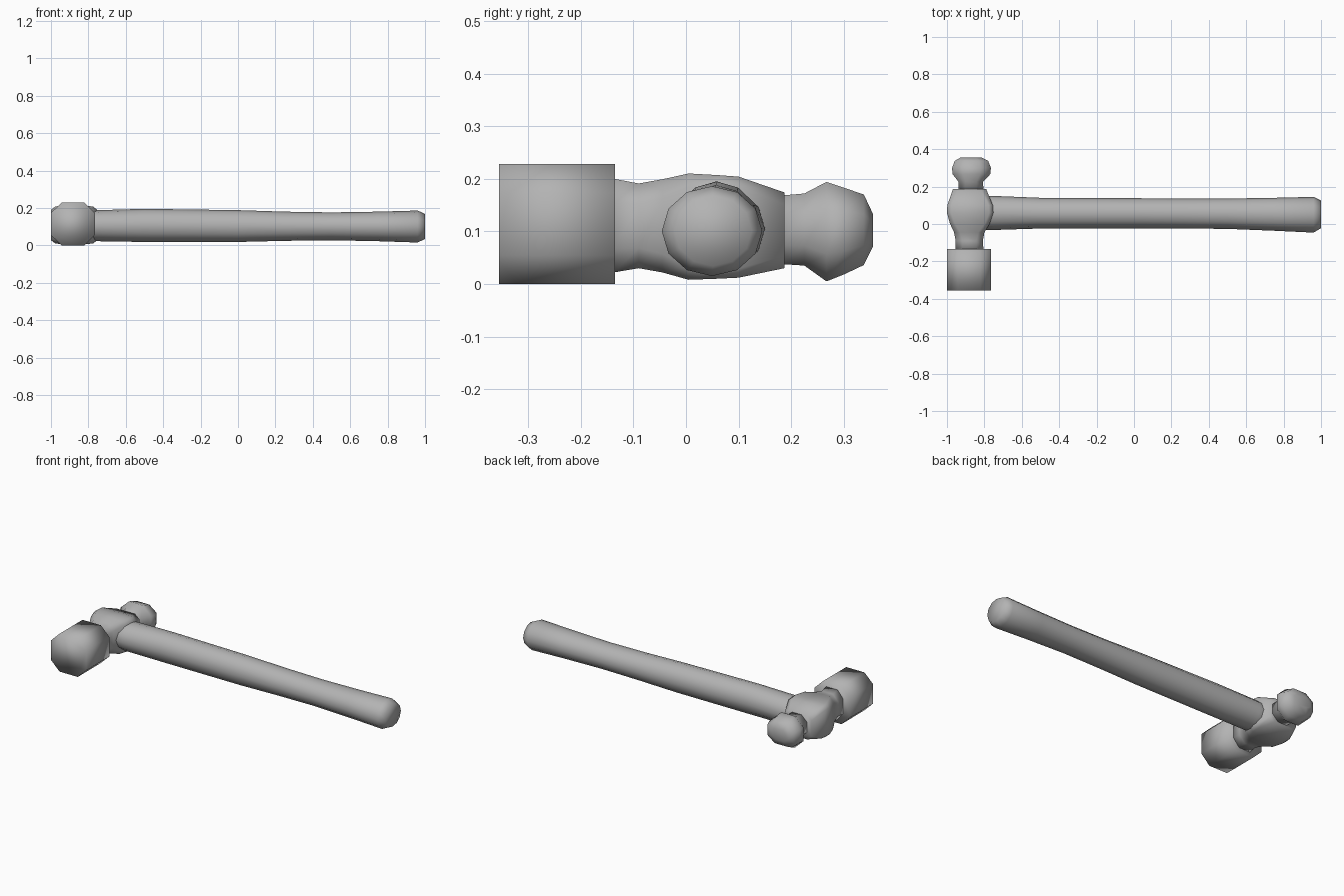
import bpy, bmesh, math

# Dull grey used on every part
grey = bpy.data.materials.new("dull_grey")
grey.diffuse_color = (0.45, 0.45, 0.45, 1)


def loft(name, sections):
    """Skin closed rings of points, cap both ends, shade fully smooth."""
    bm = bmesh.new()
    rings = [[bm.verts.new(p) for p in s] for s in sections]
    n = len(rings[0])
    for a, b in zip(rings, rings[1:]):
        for i in range(n):
            j = (i + 1) % n
            bm.faces.new((a[i], a[j], b[j], b[i]))
    bm.faces.new(rings[0])
    bm.faces.new(rings[-1])
    bmesh.ops.recalc_face_normals(bm, faces=bm.faces)
    for f in bm.faces:
        f.smooth = True
    mesh = bpy.data.meshes.new(name)
    bm.to_mesh(mesh)
    bm.free()
    mesh.materials.append(grey)
    obj = bpy.data.objects.new(name, mesh)
    bpy.context.collection.objects.link(obj)
    return obj


def octagon(y, x0, x1, z0, z1, k):
    """Chamfered rectangle across y; k is the flat share of each side."""
    cx, cz = (x0 + x1) / 2, (z0 + z1) / 2
    rx, rz = (x1 - x0) / 2, (z1 - z0) / 2
    unit = [(1, -k), (1, k), (k, 1), (-k, 1), (-1, k), (-1, -k), (-k, -1), (k, -1)]
    return [(cx + u * rx, y, cz + v * rz) for u, v in unit]


def ellipse(x, y0, y1, z0, z1, n=12):
    """Oval ring across x."""
    cy, cz = (y0 + y1) / 2, (z0 + z1) / 2
    ry, rz = (y1 - y0) / 2, (z1 - z0) / 2
    return [(x, cy + ry * math.cos(t), cz + rz * math.sin(t))
            for t in (2 * math.pi * i / n for i in range(n))]


# Striking face: straight eight-sided block
loft("striking_face", [octagon(y, -1.0, -0.765, 0.0, 0.228, 0.52)
                       for y in (-0.355, -0.135)])

# Head body: waist, boxy cheeks around the handle
loft("head_body", [octagon(*s) for s in [
    (-0.137, -0.955, -0.805, 0.022, 0.200, 0.50),
    (-0.090, -0.953, -0.808, 0.030, 0.191, 0.52),
    (-0.045, -0.962, -0.800, 0.022, 0.199, 0.60),
    (0.005, -0.985, -0.770, 0.008, 0.210, 0.75),
    (0.060, -1.000, -0.752, 0.010, 0.207, 0.82),
    (0.100, -0.998, -0.755, 0.012, 0.204, 0.82),
    (0.187, -0.968, -0.790, 0.030, 0.174, 0.68)]])

# Rounded peen with its short neck
loft("ball_peen", [octagon(*s) for s in [
    (0.180, -0.940, -0.805, 0.038, 0.168, 0.45),
    (0.225, -0.938, -0.807, 0.035, 0.172, 0.45),
    (0.267, -0.970, -0.768, 0.005, 0.194, 0.45),
    (0.300, -0.973, -0.765, 0.018, 0.183, 0.45),
    (0.338, -0.958, -0.780, 0.036, 0.170, 0.45),
    (0.355, -0.928, -0.815, 0.070, 0.134, 0.45)]])

# Long handle, slightly waisted, with a rounded butt
loft("handle", [ellipse(*s) for s in [
    (-0.93, -0.032, 0.152, 0.022, 0.188),
    (-0.75, -0.032, 0.150, 0.022, 0.188),
    (-0.50, -0.024, 0.140, 0.018, 0.195),
    (0.00, -0.024, 0.138, 0.018, 0.188),
    (0.25, -0.024, 0.136, 0.024, 0.180),
    (0.50, -0.026, 0.136, 0.027, 0.176),
    (0.75, -0.036, 0.140, 0.022, 0.180),
    (0.96, -0.046, 0.145, 0.015, 0.186),
    (1.00, -0.022, 0.125, 0.034, 0.168)]])
